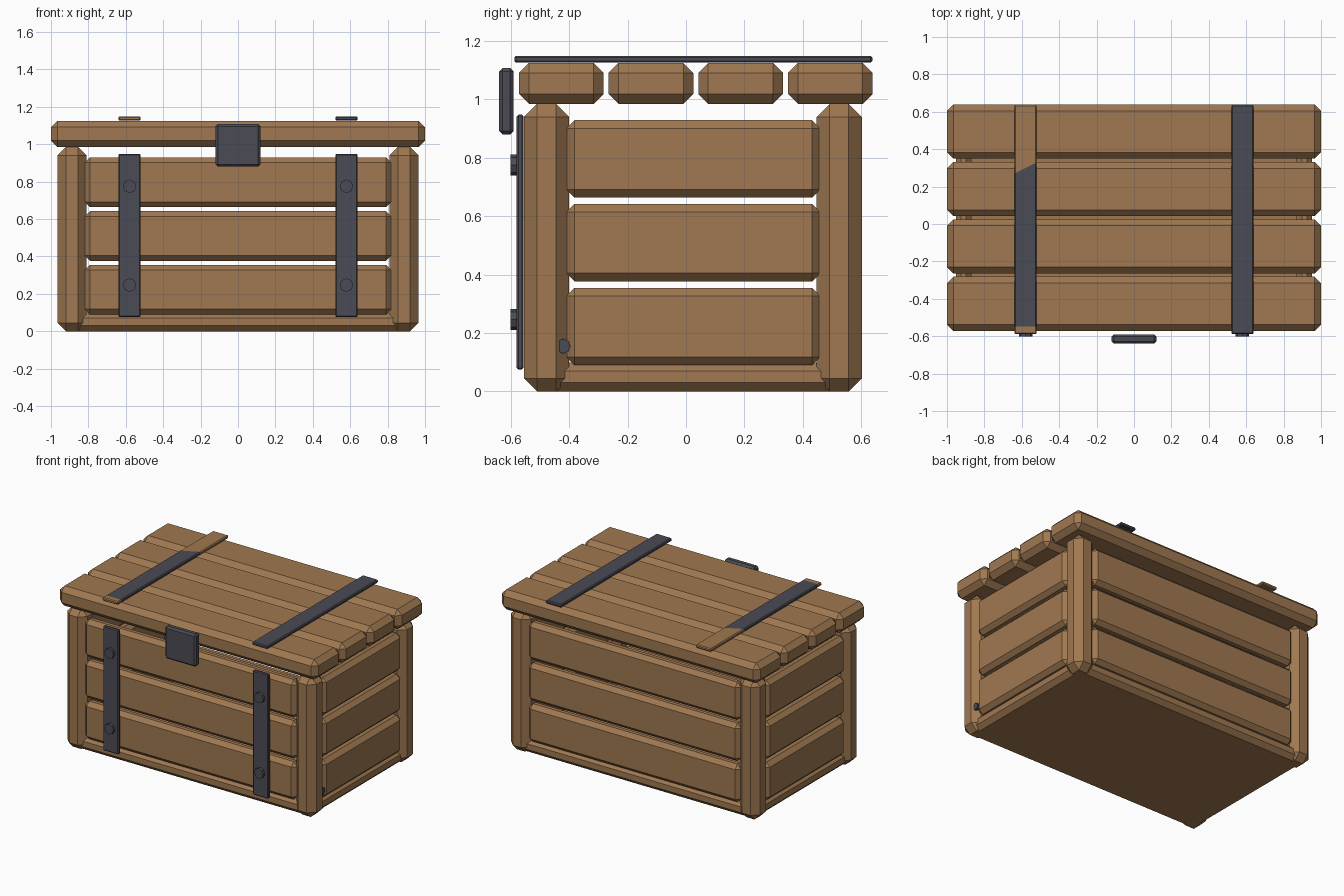
import bpy, bmesh
from mathutils import Vector, Matrix

cube = bpy.data.objects.get("Cube")
if cube:
    bpy.data.objects.remove(cube, do_unlink=True)


def material(name, rgb):
    mat = bpy.data.materials.new(name)
    mat.use_nodes = True
    mat.diffuse_color = (*rgb, 1)
    mat.node_tree.nodes["Principled BSDF"].inputs["Base Color"].default_value = (*rgb, 1)
    return mat


WOOD = material("warm_brown_wood", (0.35, 0.19, 0.083))
IRON = material("dark_iron", (0.07, 0.07, 0.09))


def finish(name, bm, *mats):
    mesh = bpy.data.meshes.new(name)
    bm.to_mesh(mesh)
    bm.free()
    for mat in mats:
        mesh.materials.append(mat)
    obj = bpy.data.objects.new(name, mesh)
    bpy.context.scene.collection.objects.link(obj)
    return obj


def chamfered(x, y, z, chamfer):
    """Box spanning three (low, high) ranges, with chamfered edges."""
    bm = bmesh.new()
    bmesh.ops.create_cube(bm, size=1)
    for v in bm.verts:
        v.co = Vector([(a + b) / 2 + c * (b - a) for (a, b), c in zip((x, y, z), v.co)])
    bmesh.ops.bevel(bm, geom=bm.edges[:], offset=chamfer, segments=1,
                    affect='EDGES', clamp_overlap=True)
    return bm


def box(name, x, y, z, chamfer, mat=WOOD):
    return finish(name, chamfered(x, y, z, chamfer), mat)


def rivet(name, location, radius, depth, axis):
    bm = bmesh.new()
    turn = Matrix.Rotation(1.5708, 4, axis)
    bmesh.ops.create_cone(bm, cap_ends=True, segments=8, radius1=radius, radius2=radius,
                          depth=depth, matrix=Matrix.Translation(location) @ turn)
    return finish(name, bm, IRON)


# Floor
box("floor", (-0.935, 0.935), (-0.53, 0.575), (0, 0.1), 0.03)

# Corner posts
for side, x in (("right", (-0.965, -0.81)), ("left", (0.81, 0.965))):
    for end, y in (("front", (-0.555, -0.4)), ("back", (0.447, 0.602))):
        box(f"{end}_{side}_post", x, y, (0, 0.985), 0.045)

# Wall planks, three rows on each side with open gaps between
for row in range(3):
    low = 0.09 + row * 0.287
    z = (low, low + 0.265)
    box(f"front_plank_{row}", (-0.82, 0.82), (-0.543, -0.46), z, 0.028)
    box(f"back_plank_{row}", (-0.82, 0.82), (0.507, 0.59), z, 0.028)
    box(f"left_plank_{row}", (0.87, 0.953), (-0.41, 0.46), z, 0.028)
    box(f"right_plank_{row}", (-0.953, -0.87), (-0.41, 0.46), z, 0.028)

# Lid planks
for i in range(4):
    low = -0.572 + i * 0.307
    box(f"lid_plank_{i}", (-1, 1), (low, low + 0.29), (0.985, 1.125), 0.034)

# Front straps with their rivets
for side, x in (("right", -0.58), ("left", 0.58)):
    box(f"front_{side}_strap", (x - 0.06, x + 0.06), (-0.58, -0.556), (0.075, 0.948), 0.006, IRON)
    for level, z in (("lower", 0.247), ("upper", 0.775)):
        rivet(f"{side}_{level}_rivet", (x, -0.583, z), 0.036, 0.036, 'X')

# Lid straps; the right one is bare wood at both ends
lid_y, lid_z = (-0.588, 0.638), (1.126, 1.149)
box("lid_left_strap", (0.52, 0.64), lid_y, lid_z, 0.006, IRON)
strap = chamfered((-0.64, -0.52), lid_y, lid_z, 0.006)
front_cut = (Vector((-0.58, -0.548, 0)), Vector((0, -1, 0)))
back_cut = (Vector((-0.58, 0.3, 0)), Vector((-0.5, 1, 0)))
for point, normal in (front_cut, back_cut):
    bmesh.ops.bisect_plane(strap, geom=strap.verts[:] + strap.edges[:] + strap.faces[:],
                           plane_co=point, plane_no=normal)
for face in strap.faces:
    middle = face.calc_center_median()
    bare = any((middle - p).dot(n) > 0 for p, n in (front_cut, back_cut))
    face.material_index = 0 if bare else 1
finish("lid_right_strap", strap, WOOD, IRON)

# Latch plate and the small stud on the front left post
box("latch_plate", (-0.12, 0.12), (-0.64, -0.59), (0.88, 1.108), 0.012, IRON)
rivet("post_stud", (0.938, -0.421, 0.155), 0.025, 0.03, 'Y')
